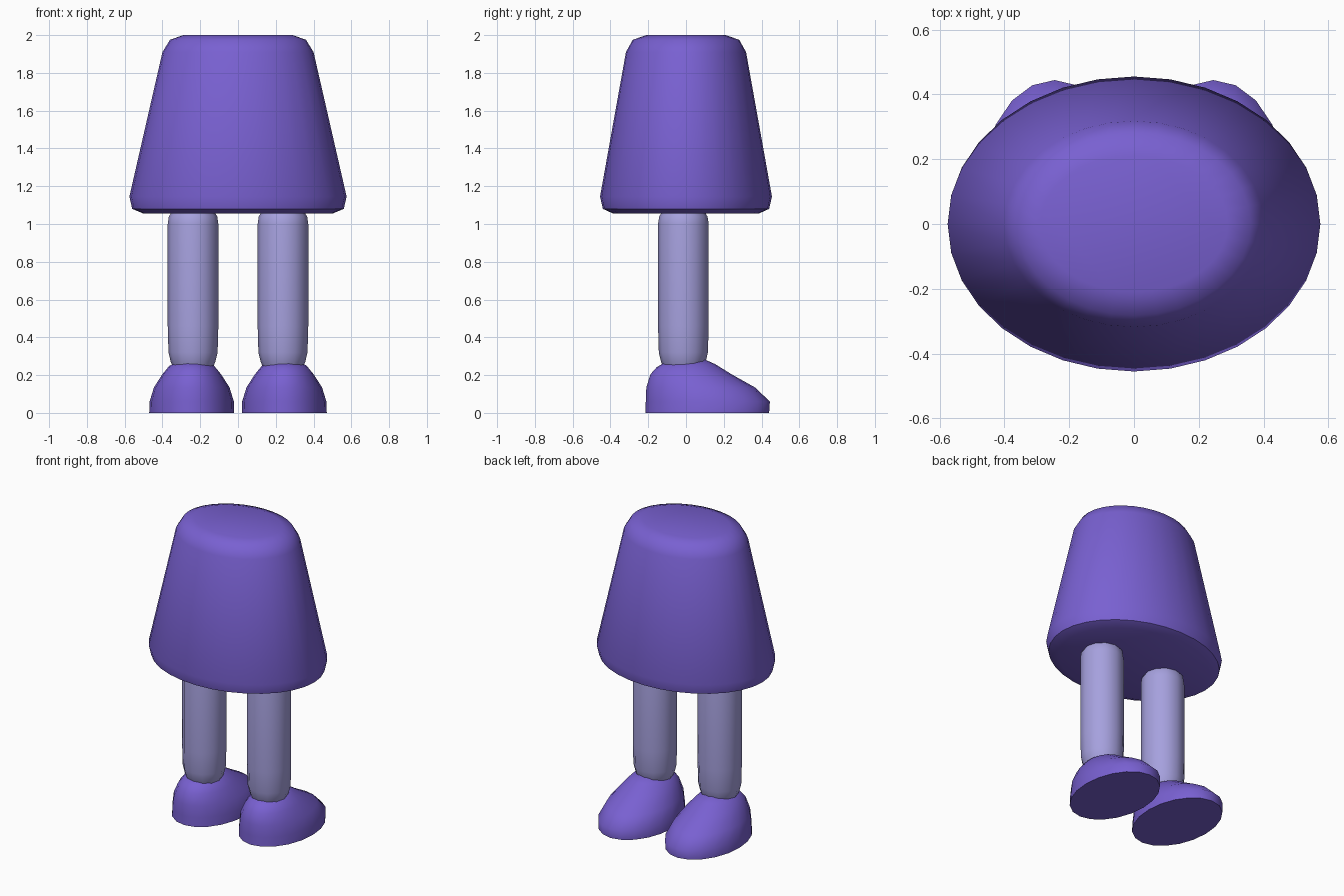
import bpy, bmesh, math

if "Cube" in bpy.data.objects:
    bpy.data.objects.remove(bpy.data.objects["Cube"])


def material(name, rgb):
    m = bpy.data.materials.new(name)
    m.diffuse_color = (*rgb, 1)
    m.use_nodes = True
    m.node_tree.nodes["Principled BSDF"].inputs["Base Color"].default_value = m.diffuse_color
    return m


purple = material("purple", (0.19, 0.118, 0.64))
lavender = material("pale lavender", (0.38, 0.355, 0.73))


def loft(name, rings, sides, mat, cx=0.0, angle=50):
    """Skin elliptical rings (z, x radius, y min, y max, optional front lift) and cap both ends."""
    bm = bmesh.new()
    loops = []
    for z, rx, y0, y1, *lift in rings:
        cy, ry = (y0 + y1) / 2, (y1 - y0) / 2
        rise = lift[0] if lift else 0
        loop = []
        for i in range(sides):
            a = 2 * math.pi * i / sides
            loop.append(bm.verts.new((cx + rx * math.cos(a), cy + ry * math.sin(a),
                                      z + rise * math.sin(a))))
        loops.append(loop)
    for low, high in zip(loops, loops[1:]):
        for i in range(sides):
            j = (i + 1) % sides
            bm.faces.new((low[i], low[j], high[j], high[i]))
    bm.faces.new(loops[0][::-1])
    bm.faces.new(loops[-1])
    mesh = bpy.data.meshes.new(name)
    bm.to_mesh(mesh)
    bm.free()
    mesh.materials.append(mat)
    obj = bpy.data.objects.new(name, mesh)
    bpy.context.collection.objects.link(obj)
    bpy.ops.object.select_all(action='DESELECT')
    obj.select_set(True)
    bpy.context.view_layer.objects.active = obj
    bpy.ops.object.shade_smooth_by_angle(angle=math.radians(angle))
    return obj


# Tapered oval body with rounded rims
body = [(1.055, 0.50, 0.385), (1.08, 0.56, 0.44), (1.145, 0.575, 0.455),
        (1.91, 0.40, 0.318), (1.975, 0.36, 0.282), (2.0, 0.29, 0.21)]
loft("body", [(z, rx, -ry, ry) for z, rx, ry in body], 32, purple)

# Legs with narrowed ends, and feet with long toes
leg = [(0.23, 0.10), (0.27, 0.118), (0.32, 0.13), (0.46, 0.134),
       (1.0, 0.134), (1.04, 0.128), (1.075, 0.105)]
foot = [(0.0, 0.225, -0.215, 0.44), (0.06, 0.223, -0.213, 0.444),
        (0.135, 0.20, -0.21, 0.365), (0.205, 0.155, -0.188, 0.24),
        (0.25, 0.118, -0.155, 0.155, 0.008), (0.274, 0.07, -0.115, 0.10, 0.008)]
for side, sign in (("left", -1), ("right", 1)):
    loft(side + "_leg", [(z, r, -0.014 - r, -0.014 + r) for z, r in leg],
         12, lavender, sign * 0.238)
    loft(side + "_foot", foot, 20, purple, sign * 0.245)
